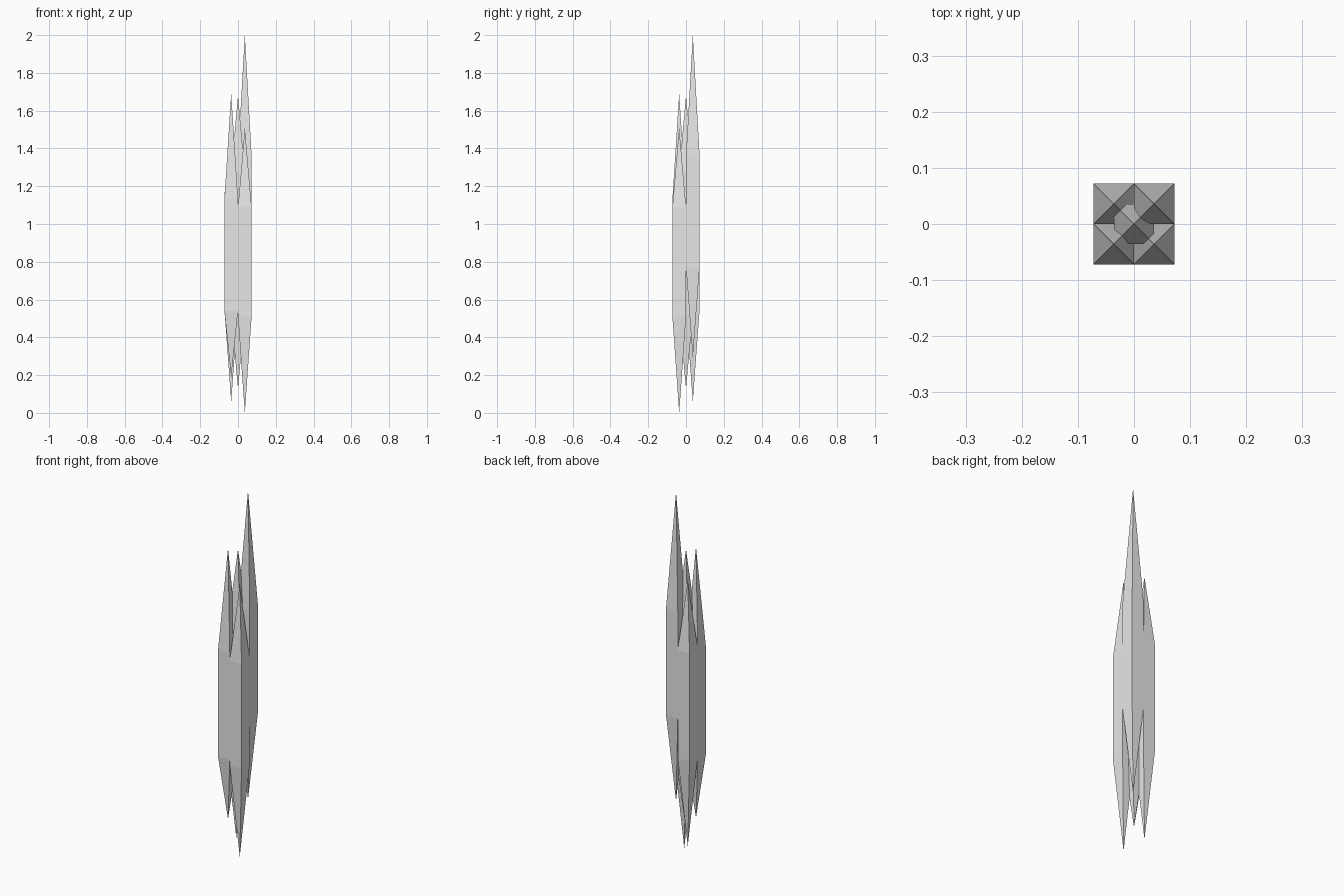
import bpy
import bmesh

if "Cube" in bpy.data.objects:
    bpy.data.objects.remove(bpy.data.objects["Cube"], do_unlink=True)

# Single pale grey material
grey = bpy.data.materials.new("pale grey")
grey.use_nodes = True
grey.diffuse_color = (0.8, 0.8, 0.8, 1)
grey.node_tree.nodes["Principled BSDF"].inputs["Base Color"].default_value = (0.8, 0.8, 0.8, 1)

R = 0.036  # half width of one crystal


def crystal(name, x, y, low_tip, low_shoulder, high_shoulder, high_tip):
    """Square prism pointed at both ends."""
    bm = bmesh.new()
    rings = [[bm.verts.new((x + sx * R, y + sy * R, z))
              for sx, sy in ((-1, -1), (1, -1), (1, 1), (-1, 1))]
             for z in (low_shoulder, high_shoulder)]
    bottom = bm.verts.new((x, y, low_tip))
    top = bm.verts.new((x, y, high_tip))
    for i in range(4):
        j = (i + 1) % 4
        bm.faces.new((rings[0][i], rings[0][j], rings[1][j], rings[1][i]))
        bm.faces.new((rings[1][i], rings[1][j], top))
        bm.faces.new((rings[0][j], rings[0][i], bottom))
    bmesh.ops.recalc_face_normals(bm, faces=bm.faces)
    mesh = bpy.data.meshes.new(name)
    bm.to_mesh(mesh)
    bm.free()
    mesh.materials.append(grey)
    obj = bpy.data.objects.new(name, mesh)
    bpy.context.collection.objects.link(obj)


# Four corner crystals around a central one
crystal("back_left_crystal", R, R, 0.29, 0.77, 1.36, 2.0)
crystal("front_right_crystal", -R, -R, 0.19, 0.54, 1.13, 1.69)
crystal("front_left_crystal", R, -R, 0.0, 0.51, 1.09, 1.51)
crystal("back_right_crystal", -R, R, 0.06, 0.55, 1.15, 1.53)
crystal("centre_crystal", 0, 0, 0.13, 0.52, 1.28, 1.68)
